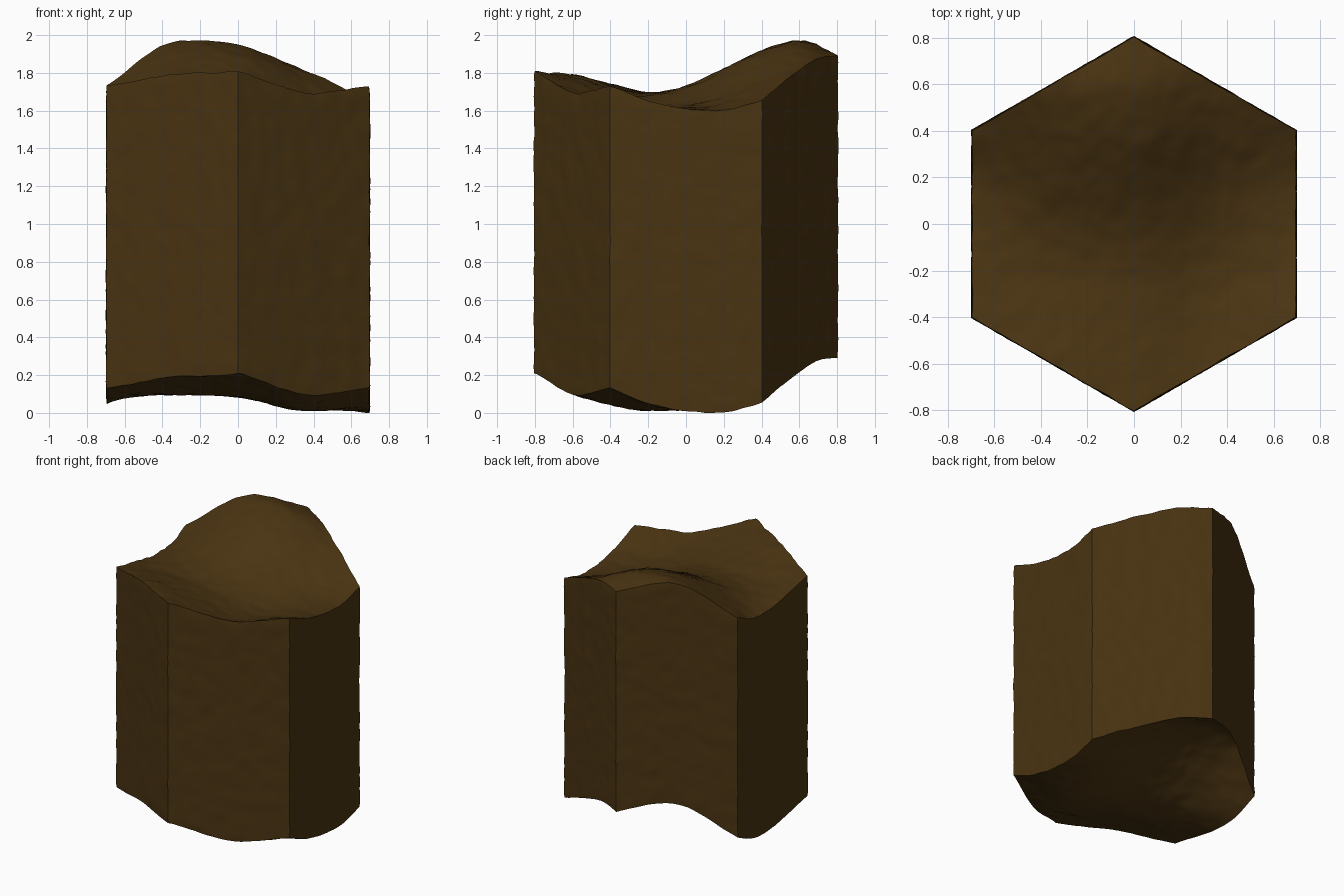
import bpy, bmesh, math
from mathutils import Vector, noise

if "Cube" in bpy.data.objects:
    bpy.data.objects.remove(bpy.data.objects["Cube"])

N = 32            # lattice cells from centre to corner
LAYERS = 48       # rows down the side walls
THICK = 1.6       # constant vertical thickness of the block
R = 0.805         # corner radius of the hexagon

# Ground heights: columns x = -0.7..0.7 (step 0.35), rows y = -0.8..0.8 (step 0.2)
HEIGHTS = [
    [1.78, 1.82, 1.815, 1.77, 1.84],
    [1.76, 1.80, 1.765, 1.705, 1.79],
    [1.74, 1.75, 1.71, 1.65, 1.74],
    [1.70, 1.705, 1.69, 1.62, 1.66],
    [1.665, 1.73, 1.73, 1.64, 1.62],
    [1.665, 1.81, 1.82, 1.69, 1.61],
    [1.74, 1.90, 1.915, 1.77, 1.66],
    [1.83, 1.97, 1.955, 1.825, 1.73],
    [1.85, 1.93, 1.90, 1.84, 1.78],
]


def spline(vals, t):
    """Catmull-Rom through evenly spaced values."""
    n = len(vals)
    i = max(0, min(n - 2, int(math.floor(t))))
    f = t - i
    p1, p2 = vals[i], vals[i + 1]
    p0 = vals[i - 1] if i > 0 else 2 * p1 - p2
    p3 = vals[i + 2] if i + 2 < n else 2 * p2 - p1
    return p1 + 0.5 * f * (p2 - p0 + f * (2 * p0 - 5 * p1 + 4 * p2 - p3
                                          + f * (3 * (p1 - p2) + p3 - p0)))


def height(x, y):
    return spline([spline(row, (x + 0.7) / 0.35) for row in HEIGHTS], (y + 0.8) / 0.2)


bm = bmesh.new()
verts = {}


def vert(q, s, k):
    """Vertex of the hexagonal lattice at layer k (0 = top)."""
    if (q, s, k) not in verts:
        x = R * math.sqrt(3) / 2 * q / N
        y = R * (s + q / 2) / N
        p = Vector((x, y, height(x, y) - THICK * k / LAYERS))
        bump = noise.noise(p * 11) + 0.6 * noise.noise(p * 23)
        if k in (0, LAYERS):
            p.z += 0.006 * bump
        if max(abs(q), abs(s), abs(q + s)) == N:
            shrink = 0.997 if k in (0, LAYERS) else 1.0   # softened rim
            p.x *= shrink + 0.006 * bump
            p.y *= shrink + 0.006 * bump
        verts[q, s, k] = bm.verts.new(p)
    return verts[q, s, k]


def inside(*pts):
    return all(max(abs(q), abs(s), abs(q + s)) <= N for q, s in pts)


# Wavy top and matching bottom
for q in range(-N, N + 1):
    for s in range(-N, N + 1):
        for tri in (((q, s), (q + 1, s), (q, s + 1)),
                    ((q + 1, s), (q + 1, s + 1), (q, s + 1))):
            if inside(*tri):
                bm.faces.new([vert(*c, 0) for c in tri])
                bm.faces.new([vert(*c, LAYERS) for c in reversed(tri)])

# Side walls: walk round the hexagon rim
rim, pos = [], (N, 0)
for step in ((-1, 1), (-1, 0), (0, -1), (1, -1), (1, 0), (0, 1)):
    for _ in range(N):
        rim.append(pos)
        pos = (pos[0] + step[0], pos[1] + step[1])
for a, b in zip(rim, rim[1:] + rim[:1]):
    for k in range(LAYERS):
        bm.faces.new([vert(*a, k), vert(*a, k + 1), vert(*b, k + 1), vert(*b, k)])

bmesh.ops.recalc_face_normals(bm, faces=bm.faces)
low = min(v.co.z for v in bm.verts)
bmesh.ops.translate(bm, verts=bm.verts, vec=(0, 0, -low))

mesh = bpy.data.meshes.new("earth_block")
bm.to_mesh(mesh)
bm.free()
block = bpy.data.objects.new("earth_block", mesh)
bpy.context.collection.objects.link(block)

soil = bpy.data.materials.new("dark brown soil")
soil.diffuse_color = (0.068, 0.034, 0.006, 1)
soil.use_nodes = True
soil.node_tree.nodes["Principled BSDF"].inputs["Base Color"].default_value = soil.diffuse_color
mesh.materials.append(soil)

bpy.context.view_layer.objects.active = block
block.select_set(True)
bpy.ops.object.shade_smooth_by_angle(angle=math.radians(40))
